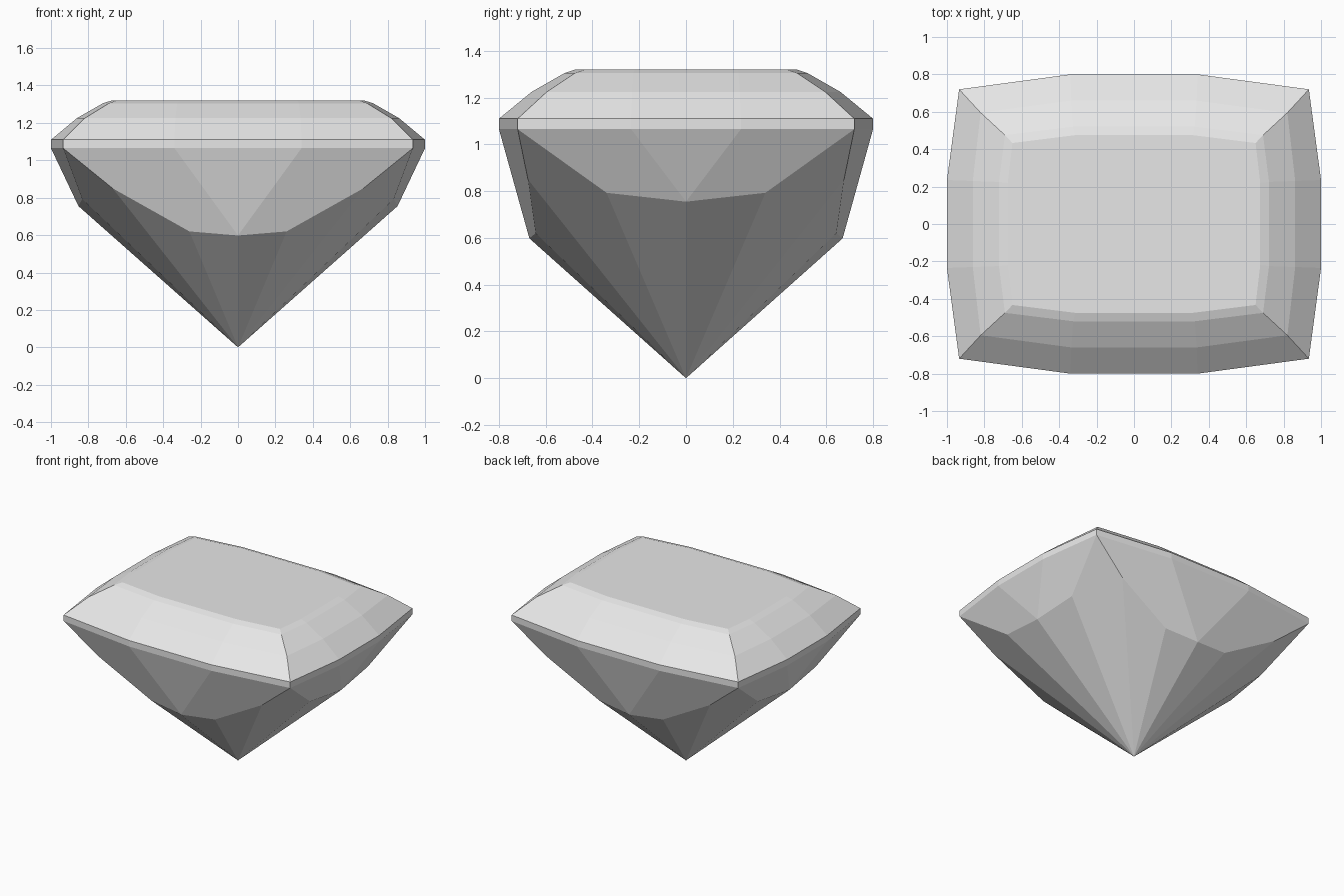
import bpy
import bmesh

cube = bpy.data.objects.get("Cube")
if cube:
    bpy.data.objects.remove(cube, do_unlink=True)

# Single stone colour
stone = bpy.data.materials.new("pale grey stone")
stone.use_nodes = True
grey = (0.8, 0.8, 0.8, 1)
stone.diffuse_color = grey
stone.node_tree.nodes["Principled BSDF"].inputs["Base Color"].default_value = grey

bm = bmesh.new()


def ring(z, front_y, front_x, corner, side_x, side_y):
    """Quarter outline from the y axis, round the corner, to the x axis."""
    outline = [(0, front_y), (front_x, front_y), corner, (side_x, side_y), (side_x, 0)]
    return [bm.verts.new((x, y, z)) for x, y in outline]


# Girdle and crown rings, from the bottom up
rings = [
    ring(1.065, 0.80, 0.34, (0.935, 0.72), 1.0, 0.235),
    ring(1.11, 0.80, 0.34, (0.935, 0.72), 1.0, 0.235),
    ring(1.225, 0.66, 0.335, (0.82, 0.595), 0.862, 0.23),
    ring(1.305, 0.52, 0.325, (0.69, 0.475), 0.722, 0.225),
    ring(1.32, 0.475, 0.315, (0.65, 0.433), 0.675, 0.22),
]
for low, high in zip(rings, rings[1:]):
    for i in range(4):
        bm.faces.new((low[i], low[i + 1], high[i + 1], high[i]))

# Flat table on top
bm.faces.new([bm.verts.new((0, 0, 1.32))] + rings[-1])

# Pavilion break points and facets down to the point
front_mid, front_in, front_out, side_in, side_mid, tip = [
    bm.verts.new(p) for p in (
        (0, 0.67, 0.598), (0.26, 0.643, 0.62), (0.67, 0.676, 0.85),
        (0.833, 0.34, 0.793), (0.853, 0, 0.755), (0, 0, 0))]
g = rings[0]
for facet in (
        (g[0], g[1], front_mid),
        (g[1], g[2], front_out, front_in, front_mid),
        (g[2], g[3], side_mid, side_in),
        (g[3], g[4], side_mid),
        (front_mid, front_in, tip),
        (front_in, front_out, tip),
        (front_out, g[2], side_in, tip),
        (side_in, side_mid, tip)):
    bm.faces.new(facet)

# Reflect the quarter across both axes and weld the seams
for axis in (0, 1):
    copy = bmesh.ops.duplicate(bm, geom=bm.verts[:] + bm.edges[:] + bm.faces[:])["geom"]
    for v in copy:
        if isinstance(v, bmesh.types.BMVert):
            v.co[axis] *= -1
    bmesh.ops.remove_doubles(bm, verts=bm.verts[:], dist=0.0005)

bmesh.ops.recalc_face_normals(bm, faces=bm.faces[:])
mesh = bpy.data.meshes.new("cut_gemstone")
bm.to_mesh(mesh)
bm.free()
mesh.materials.append(stone)
gem = bpy.data.objects.new("cut_gemstone", mesh)
bpy.context.collection.objects.link(gem)
